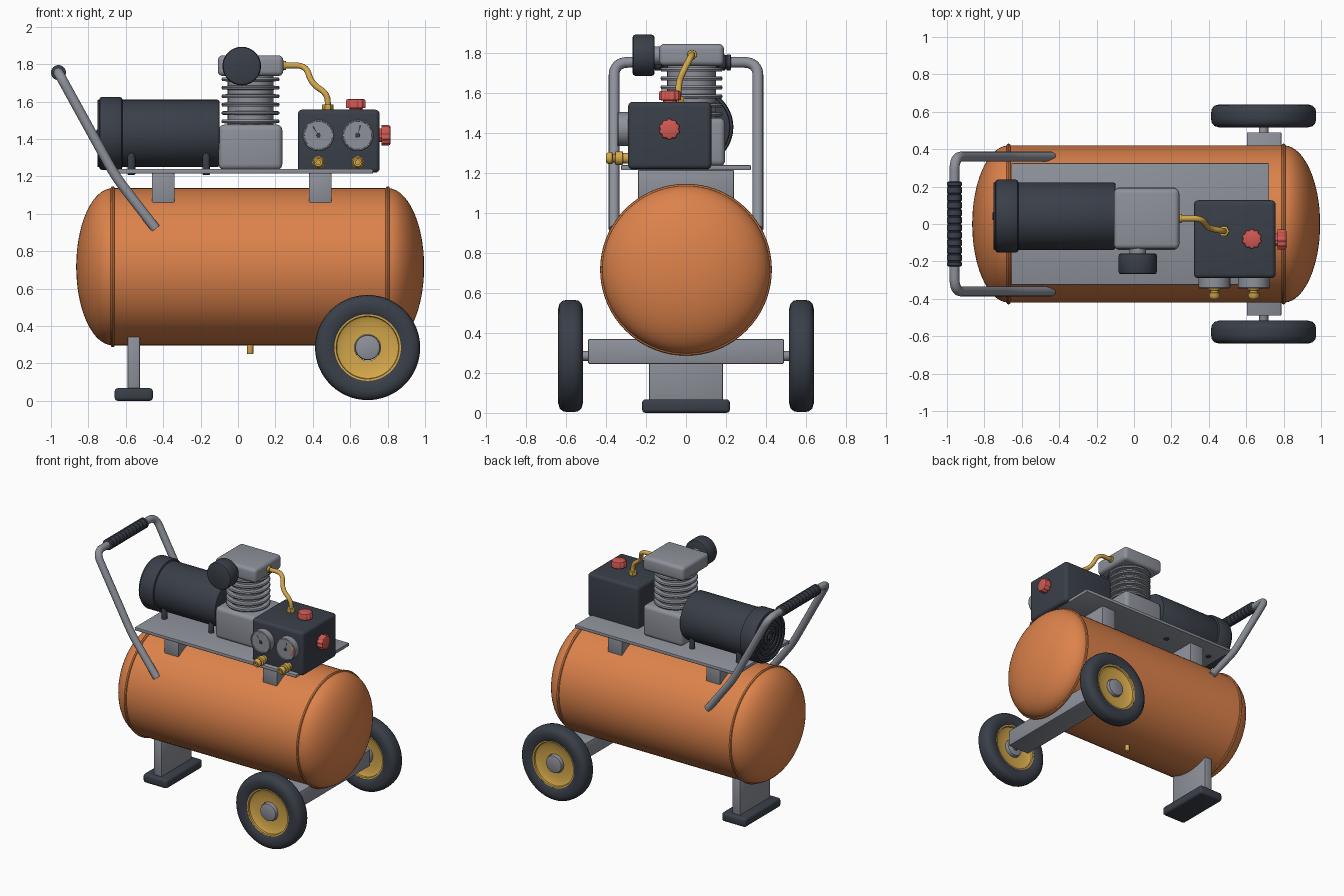
import bpy, bmesh, math
from mathutils import Vector, Matrix

if "Cube" in bpy.data.objects:
    bpy.data.objects.remove(bpy.data.objects["Cube"])


def material(name, rgb):
    m = bpy.data.materials.new(name)
    m.diffuse_color = (*rgb, 1)
    m.use_nodes = True
    m.node_tree.nodes["Principled BSDF"].inputs["Base Color"].default_value = m.diffuse_color
    return m


ORANGE = material("tank orange", (0.72, 0.225, 0.07))
DARK = material("dark slate", (0.042, 0.05, 0.066))
GREY = material("steel grey", (0.27, 0.285, 0.325))
BRASS = material("brass yellow", (0.66, 0.39, 0.07))
RED = material("knob red", (0.64, 0.10, 0.085))


def finish(bm, name, mat, angle=35):
    """Smooth shading with sharp edges, then make the object."""
    bmesh.ops.recalc_face_normals(bm, faces=bm.faces)
    for f in bm.faces:
        f.smooth = True
    for e in bm.edges:
        e.smooth = e.calc_face_angle(0) < math.radians(angle)
    me = bpy.data.meshes.new(name)
    bm.to_mesh(me)
    bm.free()
    me.materials.append(mat)
    ob = bpy.data.objects.new(name, me)
    bpy.context.collection.objects.link(ob)
    return ob


def box(name, x, y, z, mat, bevel=0.006, seg=2):
    bm = bmesh.new()
    bmesh.ops.create_cube(bm, size=1)
    for v in bm.verts:
        v.co = [a + (b - a) * (c + 0.5) for (a, b), c in zip((x, y, z), v.co)]
    bmesh.ops.bevel(bm, geom=bm.edges[:], offset=bevel, segments=seg,
                    profile=0.5, affect='EDGES')
    return finish(bm, name, mat)


def lathe(name, profile, origin, axis, mat, seg=48, lobes=0, closed=False):
    """Spin (radius, height) points about an axis; lobes makes a fluted rim."""
    rot = Vector(axis).to_track_quat('Z', 'Y')
    bm = bmesh.new()
    rings = []
    for r, t in profile:
        ring = []
        for i in range(seg):
            a = 2 * math.pi * i / seg
            k = r * (1 - (0.06 + 0.06 * math.cos(lobes * a) if lobes else 0))
            ring.append(bm.verts.new(rot @ Vector((k * math.cos(a), k * math.sin(a), t)) + Vector(origin)))
        rings.append(ring)
    pairs = list(zip(rings, rings[1:])) + ([(rings[-1], rings[0])] if closed else [])
    for a, b in pairs:
        for i in range(seg):
            j = (i + 1) % seg
            bm.faces.new((a[i], a[j], b[j], b[i]))
    if not closed:
        bm.faces.new(rings[0])
        bm.faces.new(rings[-1])
    return finish(bm, name, mat)


def cylinder(name, r, t0, t1, origin, axis, mat, bevel=0.006, **kw):
    b = bevel
    return lathe(name, [(r - b, t0), (r - b * .3, t0 + b * .3), (r, t0 + b), (r, t1 - b),
                        (r - b * .3, t1 - b * .3), (r - b, t1)], origin, axis, mat, **kw)


def tube(name, points, radius, fillet, mat):
    """Round pipe along a path with rounded corners."""
    pts = [Vector(p) for p in points]
    path = [pts[0]]
    for a, p, b in zip(pts, pts[1:], pts[2:]):
        d = min(fillet, (a - p).length * .49, (b - p).length * .49)
        s, e = p + (a - p).normalized() * d, p + (b - p).normalized() * d
        path += [s.lerp(p, t / 8).lerp(p.lerp(e, t / 8), t / 8) for t in range(9)]
    path.append(pts[-1])
    cu = bpy.data.curves.new(name, 'CURVE')
    cu.dimensions = '3D'
    cu.bevel_depth, cu.bevel_resolution, cu.use_fill_caps = radius, 5, True
    sp = cu.splines.new('POLY')
    sp.points.add(len(path) - 1)
    for q, p in zip(sp.points, path):
        q.co = (*p, 1)
    sp.use_smooth = True
    cu.materials.append(mat)
    ob = bpy.data.objects.new(name, cu)
    bpy.context.collection.objects.link(ob)


def plate_arc(name, cx, y, cz, r0, r1, a0, a1, mat, n=10):
    """Thin flat arc facing the front, for gauge markings."""
    bm = bmesh.new()
    rows = []
    for i in range(n + 1):
        a = math.radians(a0 + (a1 - a0) * i / n)
        rows.append([bm.verts.new((cx + r * math.cos(a), y, cz + r * math.sin(a))) for r in (r0, r1)])
    for a, b in zip(rows, rows[1:]):
        bm.faces.new((a[0], a[1], b[1], b[0]))
    bmesh.ops.solidify(bm, geom=bm.faces[:], thickness=0.003)
    finish(bm, name, mat)


# Tank with domed ends and weld seams
half = [(0.195 * math.cos(math.radians(a)), 0.42 * math.sin(math.radians(a))) for a in range(2, 89, 5)]
right = [(r, 0.735 + t) for t, r in half]
right.append((0.42, 0.746))
seam = [(0.427, 0.743), (0.43, 0.735), (0.427, 0.727), (0.42, 0.724)]
side = right + seam
lathe("tank", side + [(r, -t) for r, t in reversed(side)], (0.065, 0, 0.717), (1, 0, 0), ORANGE, seg=72)
cylinder("drain_valve", 0.017, 0, 0.09, (0.065, 0, 0.25), (0, 0, 1), BRASS, bevel=0.003, seg=12)

# Leg, foot and axle beam
box("rear_leg", (-0.59, -0.525), (-0.185, 0.185), (0.05, 0.36), GREY)
box("rubber_foot", (-0.66, -0.455), (-0.22, 0.22), (0, 0.068), DARK, 0.018, 3)
box("axle_beam", (0.603, 0.788), (-0.49, 0.49), (0.245, 0.37), GREY)
cylinder("axle", 0.025, -0.58, 0.58, (0.693, 0, 0.285), (0, 1, 0), GREY, seg=24)

# Wheels
for s, side_name in ((-1, "front"), (1, "back")):
    o, ax = (0.693, s * 0.578, 0.285), (0, s, 0)
    tyre = [(0.178, -0.05), (0.195, -0.06), (0.235, -0.062), (0.262, -0.055), (0.277, -0.038), (0.281, -0.015)]
    lathe(side_name + "_tyre", tyre + [(r, -t) for r, t in reversed(tyre)], o, ax, DARK, 64, closed=True)
    rim = [(0.07, 0.022), (0.135, 0.022), (0.165, 0.036), (0.168, 0.048), (0.181, 0.05)]
    lathe(side_name + "_rim", [(r, -t) for r, t in reversed(rim)] + rim[::1], o, ax, BRASS, 64, closed=True)
    cylinder(side_name + "_hub", 0.068, -0.05, 0.05, o, ax, GREY, 0.012)

# Deck plate and its brackets
box("deck_plate", (-0.656, 0.722), (-0.325, 0.325), (1.215, 1.24), GREY, 0.005)
for i, x in enumerate((-0.4, 0.44)):
    box(f"deck_bracket_{i}", (x - 0.061, x + 0.061), (-0.24, 0.24), (1.055, 1.216), GREY)

# Push handle and grip
arm = [(-0.44, 0.92), (-0.655, 1.20), (-0.96, 1.755)]
tube("handle", [(x, -0.36, z) for x, z in arm] + [(x, 0.36, z) for x, z in reversed(arm)], 0.027, 0.075, GREY)
grip = [(0.034, -0.226), (0.04, -0.222)]
for i in range(11):
    y = -0.2 + i * 0.04
    grip += [(0.04, y - 0.006), (0.036, y - 0.003), (0.036, y + 0.003), (0.04, y + 0.006)]
lathe("grip", grip + [(0.04, 0.222), (0.034, 0.226)], (-0.96, 0, 1.755), (0, 1, 0), DARK, 32)

# Electric motor with fan cover
mo = (0, 0.042, 1.43)
cylinder("motor_body", 0.18, -0.64, -0.098, mo, (1, 0, 0), DARK, 0.012, seg=64)
cylinder("motor_fan_cover", 0.195, -0.742, -0.618, mo, (1, 0, 0), DARK, 0.014, seg=64)
for i, r in enumerate((0.17, 0.13, 0.09, 0.05)):
    lathe(f"fan_grille_ring_{i}", [(r + 0.011, -0.735), (r + 0.009, -0.752), (r - 0.009, -0.752), (r - 0.011, -0.735)],
          mo, (1, 0, 0), DARK, closed=True)
cylinder("fan_grille_hub", 0.022, -0.756, -0.735, mo, (1, 0, 0), DARK, 0.004, seg=24)
for x in (-0.57, -0.17):
    for s in (-1, 1):
        cylinder("motor_foot", 0.021, 1.208, 1.33, (x, 0.042 + s * 0.125, 0), (0, 0, 1), DARK, seg=16)

# Pump: crankcase, finned cylinder, head
px, py = 0.067, 0.028
box("crankcase", (px - 0.17, px + 0.17), (py - 0.168, py + 0.168), (1.235, 1.477), GREY, 0.03, 4)
box("cylinder_head", (px - 0.175, px + 0.175), (py - 0.162, py + 0.162), (1.737, 1.847), GREY, 0.026, 4)
fins = [(0.122, 1.46)]
for i in range(6):
    z = 1.494 + i * 0.045
    fins += [(0.122, z - 0.011), (0.152, z - 0.009), (0.156, z), (0.152, z + 0.009), (0.122, z + 0.011)]
lathe("finned_cylinder", fins + [(0.122, 1.75)], (px, py, 0), (0, 0, 1), GREY)

# Air filter
cylinder("air_filter", 0.103, 0.157, 0.268, (0.02, 0, 1.79), (0, -1, 0), DARK, 0.014)
cylinder("air_filter_neck", 0.045, 0.11, 0.17, (0.02, 0, 1.79), (0, -1, 0), GREY, seg=24)

# Delivery pipe and fittings
tube("delivery_pipe", [(0.22, 0.03, 1.793), (0.362, 0.03, 1.793), (0.395, -0.022, 1.695),
                       (0.48, -0.038, 1.64), (0.48, -0.038, 1.55)], 0.016, 0.05, BRASS)
cylinder("pipe_fitting", 0.031, 1.55, 1.585, (0.48, -0.038, 0), (0, 0, 1), BRASS, 0.004, seg=6)
cylinder("head_fitting", 0.024, 0.235, 0.257, (0, 0.03, 1.793), (1, 0, 0), BRASS, 0.004, seg=24)

# Control box
box("control_box", (0.32, 0.757), (-0.29, 0.127), (1.22, 1.557), DARK, 0.024, 4)
for name, origin, axis in (("top_knob", (0.63, -0.08, 1.55), (0, 0, 1)), ("side_knob", (0.752, -0.083, 1.42), (1, 0, 0))):
    lathe(name, [(0.036, 0), (0.036, 0.014), (0.055, 0.016), (0.055, 0.052), (0.051, 0.06), (0.042, 0.064)],
          origin, axis, RED, 80, lobes=10)

# Gauges and outlets
for i, (x, needle) in enumerate(((0.43, 122), (0.64, 75))):
    z, y = 1.42, -0.337
    lathe(f"gauge_{i}", [(0.085, 0.28), (0.085, 0.339), (0.081, 0.344), (0.076, 0.344), (0.075, 0.337)],
          (x, 0, z), (0, -1, 0), GREY, 48)
    plate_arc(f"gauge_warning_band_{i}", x, y, z, 0.056, 0.07, 10, 60, BRASS)
    plate_arc(f"gauge_danger_band_{i}", x, y, z, 0.056, 0.07, -40, 10, RED)
    for a in range(70, 230, 30):
        plate_arc(f"gauge_tick_{i}", x, y, z, 0.058, 0.07, a - 2, a + 2, DARK, 1)
    plate_arc(f"gauge_needle_{i}", x, y - 0.002, z, 0.0, 0.056, needle - 5, needle + 5, DARK, 1)
    cylinder(f"gauge_pivot_{i}", 0.012, 0.33, 0.343, (x, 0, z), (0, -1, 0), DARK, 0.002, seg=16)
    lathe(f"outlet_{i}", [(0.026, 0.28), (0.026, 0.315), (0.034, 0.317), (0.034, 0.352), (0.022, 0.356), (0.022, 0.366),
                          (0.03, 0.37), (0.03, 0.388), (0.022, 0.4), (0.012, 0.4), (0.012, 0.385)],
          (x, 0, 1.275), (0, -1, 0), BRASS, 24)
